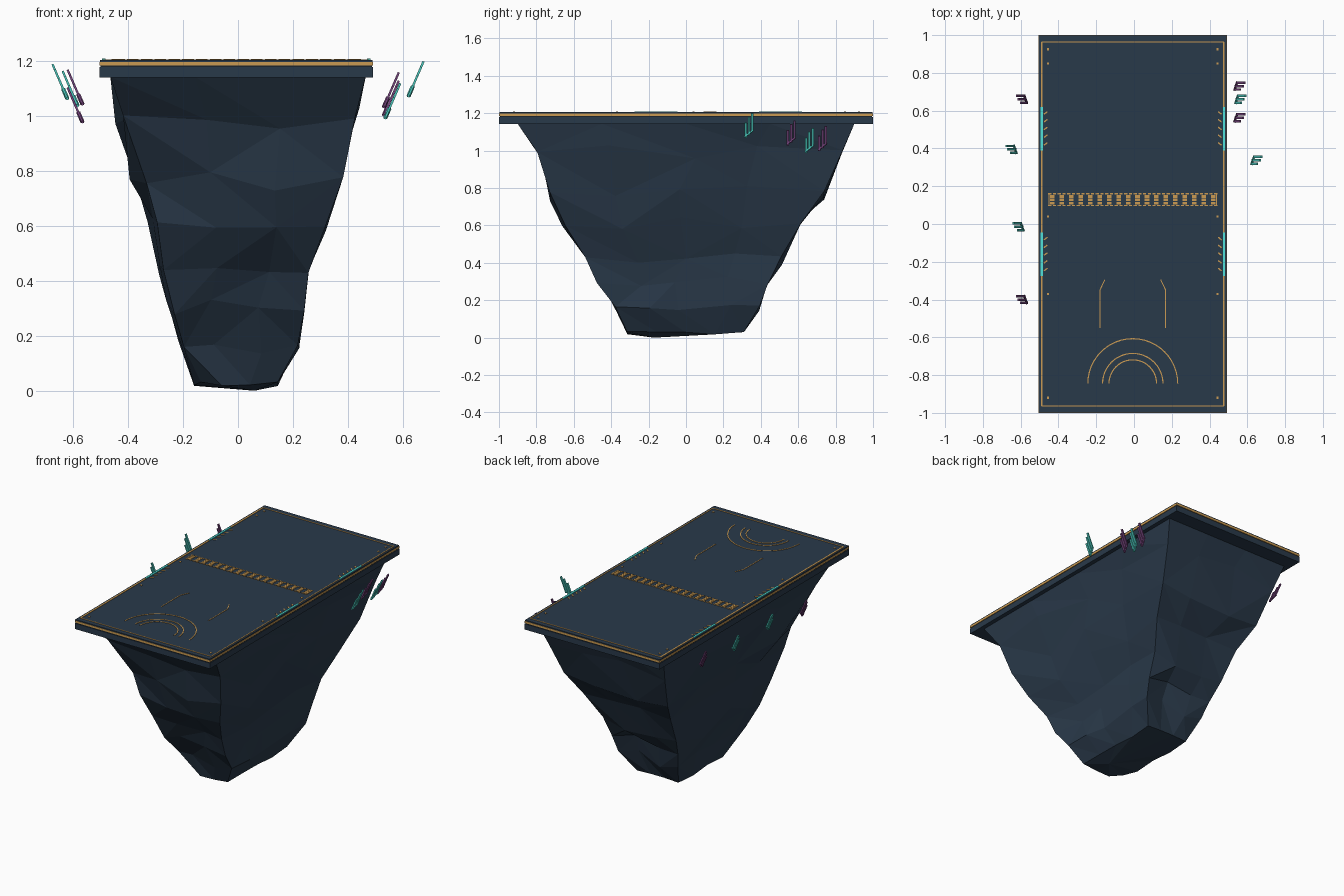
import bpy, bmesh, math, random
from mathutils import Matrix, Vector

random.seed(5)
if "Cube" in bpy.data.objects:
    bpy.data.objects.remove(bpy.data.objects["Cube"], do_unlink=True)

CX = -0.0065   # slab centre in x
TOP = 1.205    # walking surface


def material(name, rgb):
    m = bpy.data.materials.new(name)
    m.use_nodes = True
    m.diffuse_color = (*rgb, 1)
    m.node_tree.nodes["Principled BSDF"].inputs["Base Color"].default_value = (*rgb, 1)
    return m


NAVY = material("navy slab", (0.022, 0.041, 0.068))
ROCK = material("slate rock", (0.023, 0.042, 0.069))
DARK = material("dark groove", (0.012, 0.018, 0.026))
GOLD = material("gold", (0.6, 0.33, 0.085))
CYAN = material("cyan", (0.08, 0.75, 0.7))
TEAL = material("teal", (0.07, 0.58, 0.51))
PURPLE = material("purple", (0.18, 0.06, 0.21))


def finish(bm, name, mat):
    bmesh.ops.recalc_face_normals(bm, faces=bm.faces)
    me = bpy.data.meshes.new(name)
    bm.to_mesh(me)
    bm.free()
    me.materials.append(mat)
    ob = bpy.data.objects.new(name, me)
    bpy.context.collection.objects.link(ob)


def block(bm, centre, size):
    bmesh.ops.create_cube(bm, size=1, matrix=Matrix.Translation(centre) @ Matrix.Diagonal((*size, 1)))


def bar(bm, p, q, w, h):
    """Box running from p to q, w wide and h thick."""
    p, q = Vector(p), Vector(q)
    x = (q - p).normalized()
    y = Vector((0, 0, 1)).cross(x).normalized()
    rot = Matrix((x, y, x.cross(y))).transposed().to_4x4()
    bmesh.ops.create_cube(bm, size=1, matrix=Matrix.Translation((p + q) / 2) @ rot
                          @ Matrix.Diagonal(((q - p).length, w, h, 1)))


def line(bm, pts, w=0.006, h=0.005):
    for a, b in zip(pts, pts[1:]):
        bar(bm, (CX + a[0], a[1], TOP), (CX + b[0], b[1], TOP), w, h)


# Slab: body, groove, gold band, top plate
for name, mat, hx, hy, z0, z1 in (
        ("slab_body", NAVY, 0.499, 1.0, 1.142, 1.18),
        ("slab_groove", DARK, 0.494, 0.995, 1.178, 1.187),
        ("gold_band", GOLD, 0.499, 1.0, 1.185, 1.198),
        ("slab_top", NAVY, 0.497, 0.998, 1.197, TOP)):
    bm = bmesh.new()
    block(bm, (CX, 0, (z0 + z1) / 2), (2 * hx, 2 * hy, z1 - z0))
    finish(bm, name, mat)

# Rock: rectangular rings (z, left, right, front, back, notch in the front right corner)
LEVELS = [(1.143, -0.465, 0.465, -0.9, 0.9, 0), (0.99, -0.435, 0.43, -0.8, 0.84, 0.02),
          (0.77, -0.385, 0.385, -0.73, 0.74, 0.09), (0.6, -0.318, 0.328, -0.655, 0.615, 0.03),
          (0.43, -0.285, 0.258, -0.54, 0.51, 0.02), (0.29, -0.25, 0.245, -0.48, 0.44, 0.03),
          (0.17, -0.22, 0.225, -0.385, 0.395, 0.03), (0.025, -0.16, 0.145, -0.315, 0.31, 0.05)]
SX, SY = 3, 4
bm = bmesh.new()
rings = []
for k, (z, xl, xr, yf, yb, notch) in enumerate(LEVELS):
    path = [(i / SX, 0) for i in range(SX)] + [(1, i / SY) for i in range(SY)]
    path += [(1 - i / SX, 1) for i in range(SX)] + [(0, 1 - i / SY) for i in range(SY)]
    inner = 0 < k < len(LEVELS) - 1
    ring = []
    for u, v in path:
        x, y, zz = xl + u * (xr - xl), yf + v * (yb - yf), z
        corner = u in (0, 1) and v in (0, 1)
        if u == v == 0:
            x, y = x + notch / 2, y + notch
        if inner:
            depth = random.uniform(0, 0.01) if corner else random.uniform(-0.012, 0.03)
            x += depth * ((u == 0) - (u == 1)) + random.uniform(-0.04, 0.04) * (0 < u < 1)
            y += depth * ((v == 0) - (v == 1)) + random.uniform(-0.05, 0.05) * (0 < v < 1)
            zz += random.uniform(-0.015, 0.015) if corner else random.uniform(-0.045, 0.045)
        elif k:
            zz += random.uniform(-0.008, 0.01)
        ring.append(bm.verts.new((x, y, zz)))
    rings.append(ring)
n = len(rings[0])
for a, b in zip(rings, rings[1:]):
    for i in range(n):
        j = (i + 1) % n
        quad = (a[i], a[j], b[j], b[i])
        s = random.randint(0, 1)
        bm.faces.new((quad[s], quad[s + 1], quad[s + 2]))
        bm.faces.new((quad[s], quad[s + 2], quad[(s + 3) % 4]))
bm.faces.new(rings[0])
tip = bm.verts.new((0.06, -0.17, 0.0))
for i in range(n):
    bm.faces.new((rings[-1][i], rings[-1][(i + 1) % n], tip))
finish(bm, "rock_base", ROCK)

# Gold border line, heavier on the right side
bm = bmesh.new()
ex, ey = 0.482, 0.963
line(bm, [(-ex, -ey), (-ex, ey)], 0.01)
line(bm, [(-ex, ey), (ex, ey), (ex, -ey), (-ex, -ey)])
finish(bm, "border_line", GOLD)

# Cyan gate strips with gold ticks beside them
strips, ticks, studs = bmesh.new(), bmesh.new(), bmesh.new()
for s in (-1, 1):
    for yc in (0.505, -0.16):
        block(strips, (CX + s * 0.483, yc, TOP), (0.013, 0.23, 0.01))
        for i in range(5):
            y = yc + (i - 2) * 0.041
            line(ticks, [(s * 0.47, y - 0.006), (s * 0.452, y + 0.008)], 0.007)
    for y in (0.925, 0.85, 0.04, -0.37, -0.92):
        block(studs, (CX + s * 0.449, y, TOP), (0.011, 0.011, 0.006))
finish(strips, "gate_strips", CYAN)
finish(ticks, "gate_ticks", GOLD)
finish(studs, "studs", GOLD)

# Centre band: grouped plates between two dotted lines
bm = bmesh.new()
for i in range(18):
    x = CX + (i - 8.5) * 0.0502
    for dy in (-0.018, 0, 0.018):
        block(bm, (x, 0.128 + dy, TOP), (0.024, 0.015, 0.006))
    for dx in (-0.0125, 0.0125):
        for y in (0.097, 0.16):
            block(bm, (x + dx, y, TOP), (0.017, 0.006, 0.007))
for s in (-1, 1):
    block(bm, (CX + s * 0.443, 0.128, TOP), (0.005, 0.066, 0.007))
finish(bm, "centre_band", GOLD)

# Half-circle markings and lane lines
bm = bmesh.new()
for r in (0.238, 0.16, 0.126):
    line(bm, [(r * math.cos(math.pi * i / 24), -0.845 + r * math.sin(math.pi * i / 24))
              for i in range(25)])
finish(bm, "arc_markings", GOLD)
bm = bmesh.new()
for s in (-1, 1):
    line(bm, [(s * 0.174, -0.55), (s * 0.174, -0.35), (s * 0.148, -0.295)], 0.005)
finish(bm, "lane_lines", GOLD)

# Floating rune shards: three leaning prongs on a slanted foot
SHARDS = [(-1, 0.62, 0.395, 1.06, TEAL), (-1, 0.583, -0.015, 1.035, TEAL),
          (-1, 0.565, 0.66, 1.04, PURPLE), (-1, 0.565, -0.4, 0.975, PURPLE),
          (1, 0.62, 0.337, 1.07, TEAL), (1, 0.535, 0.66, 0.99, TEAL),
          (1, 0.53, 0.73, 1.0, PURPLE), (1, 0.53, 0.562, 1.03, PURPLE)]
for k, (s, x0, y0, z0, mat) in enumerate(SHARDS):
    def at(t, dy):
        return (s * (x0 + 0.056 * t), y0 + dy, z0 + 0.13 * t)
    bm = bmesh.new()
    for t0, t1, dy in ((0.25, 1, 0.018), (0.12, 0.85, 0), (0, 0.6, -0.018)):
        bar(bm, at(t0, dy), at(t1, dy), 0.013, 0.008)
    bar(bm, at(0.3, 0.022), at(0.03, -0.022), 0.013, 0.008)
    finish(bm, "floating_shard_%d" % (k + 1), mat)
